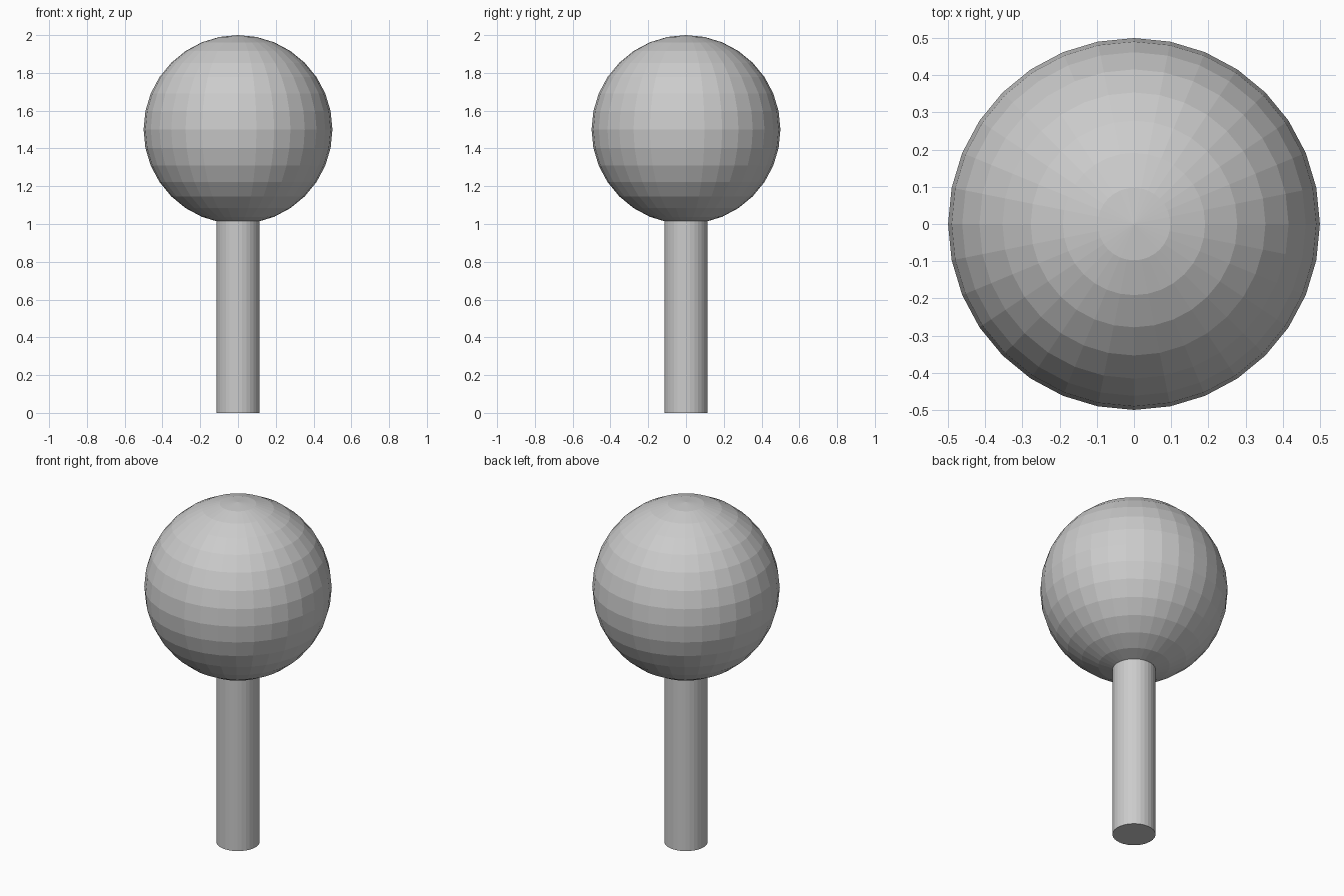
import bpy

if "Cube" in bpy.data.objects:
    bpy.data.objects.remove(bpy.data.objects["Cube"])

# Stem: flat-faced cylinder standing on the ground, its top just inside the ball
stem_height = 1.02
bpy.ops.mesh.primitive_cylinder_add(vertices=32, radius=0.115, depth=stem_height,
                                    location=(0, 0, stem_height / 2))
bpy.context.object.name = "stem"

# Ball: flat-faced sphere on top of the stem
bpy.ops.mesh.primitive_uv_sphere_add(segments=32, ring_count=16, radius=0.5,
                                     location=(0, 0, 1.5))
bpy.context.object.name = "ball"
